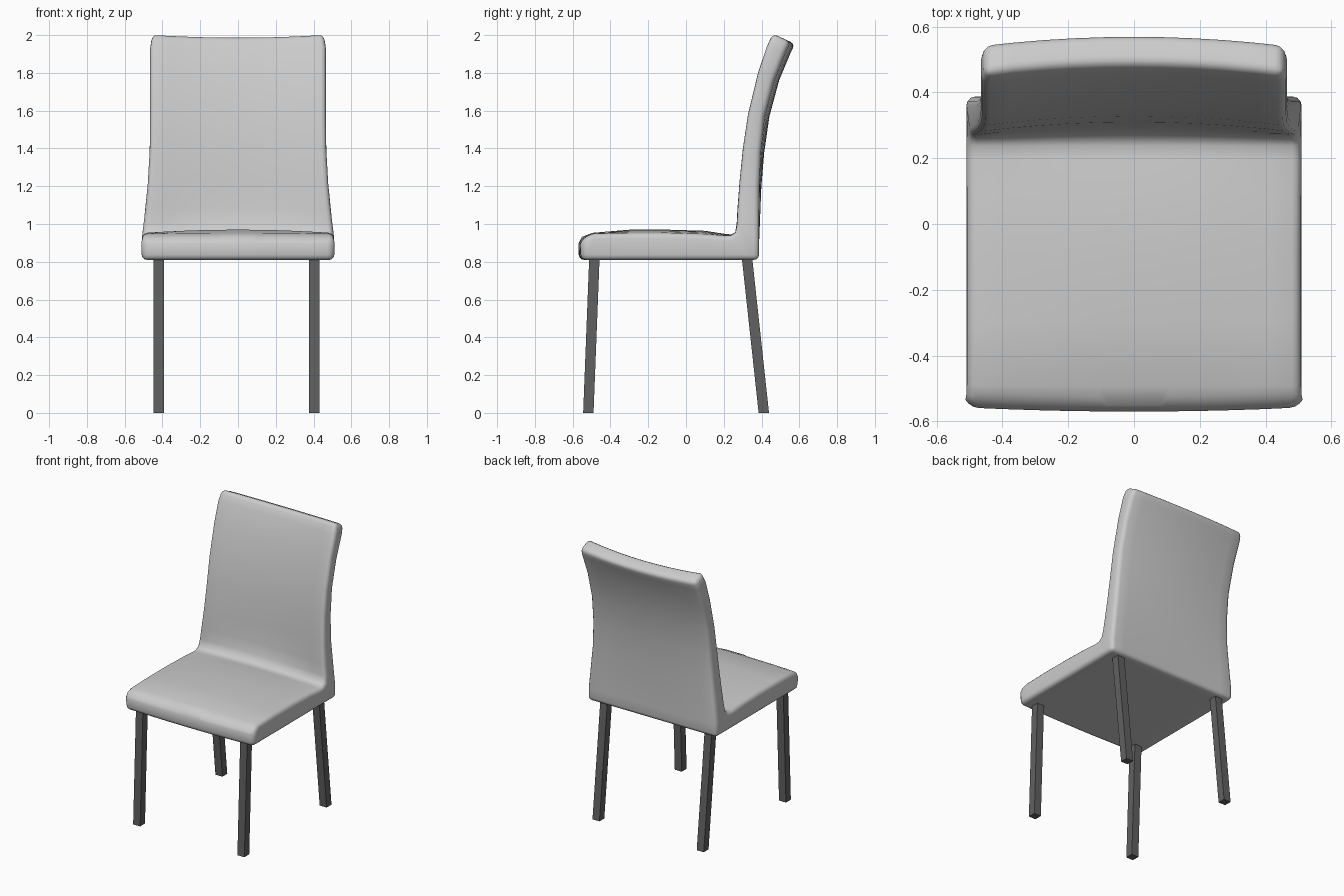
import bpy
import bmesh
from math import radians
from mathutils import Vector

if "Cube" in bpy.data.objects:
    bpy.data.objects.remove(bpy.data.objects["Cube"])


def make_material(name, value):
    mat = bpy.data.materials.new(name)
    mat.use_nodes = True
    colour = (value, value, value, 1)
    mat.diffuse_color = colour
    mat.node_tree.nodes["Principled BSDF"].inputs["Base Color"].default_value = colour
    return mat


def add_object(name, bm, mat):
    bmesh.ops.recalc_face_normals(bm, faces=bm.faces)
    mesh = bpy.data.meshes.new(name)
    bm.to_mesh(mesh)
    bm.free()
    mesh.materials.append(mat)
    obj = bpy.data.objects.new(name, mesh)
    bpy.context.collection.objects.link(obj)
    return obj


def ramp(value, start, end):
    return min(1, max(0, (value - start) / (end - start)))


upholstery = make_material("light grey upholstery", 0.6)
leg_paint = make_material("dark grey legs", 0.12)

# Padded shell: stations run from the seat front to the top of the back,
# each pairing an underside/rear point with a cushion point (y, z)
stations = [
    ((-.555, .81), (-.558, .895)),
    ((-.52, .81), (-.54, .93)),
    ((-.46, .81), (-.49, .948)),
    ((-.3, .81), (-.3, .952)),
    ((-.1, .81), (-.1, .952)),
    ((.1, .81), (.1, .946)),
    ((.25, .81), (.2, .938)),
    ((.33, .81), (.238, .94)),
    ((.387, .81), (.26, .955)),
    ((.387, .9), (.267, 1.0)),
    ((.387, 1.03), (.27, 1.08)),
    ((.387, 1.2), (.28, 1.22)),
    ((.395, 1.38), (.298, 1.4)),
    ((.415, 1.57), (.325, 1.58)),
    ((.465, 1.76), (.378, 1.8)),
    ((.525, 1.91), (.425, 1.94)),
    ((.55, 1.965), (.456, 2.01)),
]
COLUMNS = 10
LAST = len(stations) - 1


def shell_point(i, u, inner):
    y, z = stations[i][inner]
    arch = 1 - u * u
    flare = 1 - ramp(z, .93, 1.53)
    half = .465 + .045 * flare ** 2
    if i in (0, LAST):
        half -= .01
    if inner:
        bow = .03 * ramp(z, .94, 1.04)
        crown = .018 * ramp(y, -.57, -.3) * (1 - ramp(y, .15, .27))
    else:
        bow = .028 * ramp(z, .9, 1.6)
        crown = 0
    bow -= .012 * (1 - ramp(y, -.55, -.4))
    crown -= .015 * ramp(z, 1.85, 2)
    return Vector((half * u, y + bow * arch, z + crown * arch))


bm = bmesh.new()
grids = [[[bm.verts.new(shell_point(i, 2 * c / COLUMNS - 1, inner))
           for c in range(COLUMNS + 1)] for i in range(LAST + 1)]
         for inner in (0, 1)]
outer, cushion = grids
for i in range(LAST):
    for grid in grids:
        for c in range(COLUMNS):
            bm.faces.new((grid[i][c], grid[i][c + 1], grid[i + 1][c + 1], grid[i + 1][c]))
    for c in (0, COLUMNS):
        bm.faces.new((outer[i][c], outer[i + 1][c], cushion[i + 1][c], cushion[i][c]))
for i in (0, LAST):
    for c in range(COLUMNS):
        bm.faces.new((outer[i][c], outer[i][c + 1], cushion[i][c + 1], cushion[i][c]))
bmesh.ops.recalc_face_normals(bm, faces=bm.faces)

# Soft rounded rims
rims = [e for e in bm.edges if e.is_convex and e.calc_face_angle() > radians(42)]
bmesh.ops.bevel(bm, geom=rims, offset=.027, segments=3, profile=.5, affect='EDGES')
shell = add_object("seat_and_back", bm, upholstery)
bpy.context.view_layer.objects.active = shell
shell.select_set(True)
bpy.ops.object.shade_smooth_by_angle(angle=radians(60))
shell.select_set(False)


# Square splayed legs
def add_leg(name, x, top_y, foot_y, size=.055):
    bm = bmesh.new()
    bmesh.ops.create_cube(bm, size=1)
    for v in bm.verts:
        is_top = v.co.z > 0
        v.co = Vector((x + v.co.x * size,
                       (top_y if is_top else foot_y) + v.co.y * size,
                       .82 if is_top else 0))
    add_object(name, bm, leg_paint)


for side, x in (("left", .404), ("right", -.42)):
    add_leg("front_leg_" + side, x, -.485, -.517)
    add_leg("rear_leg_" + side, x, .323, .412)
